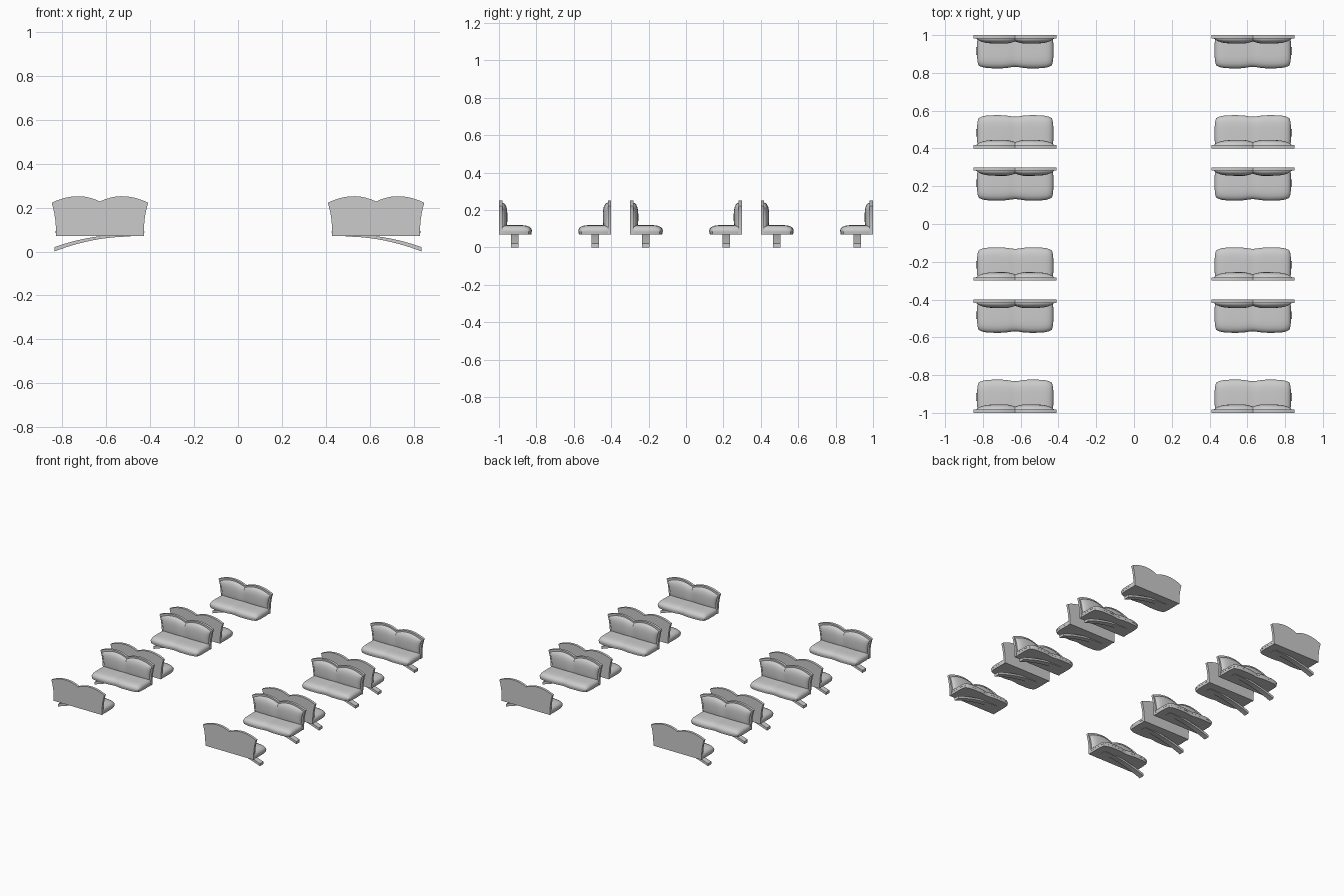
import bpy, bmesh
from math import sin, pi, exp, sqrt

if "Cube" in bpy.data.objects:
    bpy.data.objects.remove(bpy.data.objects["Cube"])


def slab(name, fn, nu, nv, sx, sy, origin):
    """Closed solid between two sheets; fn(u, v) gives a front and a back point."""
    bm = bmesh.new()
    sheets = ([], [])
    for i in range(nu + 1):
        u = sin(pi / 2 * (2 * i / nu - 1))
        for j in range(nv + 1):
            v = 0.5 + 0.5 * sin(pi / 2 * (2 * j / nv - 1))
            for k, p in enumerate(fn(u, v)):
                sheets[k].append(bm.verts.new(
                    (origin[0] + sx * p[0], origin[1] + sy * p[1], p[2])))
    n = nv + 1
    for s in sheets:
        for i in range(nu):
            for j in range(nv):
                a = i * n + j
                bm.faces.new((s[a], s[a + 1], s[a + n + 1], s[a + n]))
    rim = [i * n for i in range(nu)] + [nu * n + j for j in range(nv)]
    rim += [i * n + nv for i in range(nu, 0, -1)] + list(range(nv, 0, -1))
    for a, b in zip(rim, rim[1:] + rim[:1]):
        bm.faces.new((sheets[0][a], sheets[0][b], sheets[1][b], sheets[1][a]))
    bmesh.ops.remove_doubles(bm, verts=bm.verts, dist=1e-5)
    bmesh.ops.recalc_face_normals(bm, faces=bm.faces)
    me = bpy.data.meshes.new(name)
    bm.to_mesh(me)
    bm.free()
    ob = bpy.data.objects.new(name, me)
    bpy.context.collection.objects.link(ob)
    return ob


def back_top(a):
    # double-humped top edge
    if a < 0.45:
        return 0.252 - 0.024 * ((0.45 - a) / 0.45) ** 2
    return 0.252 - 0.030 * ((a - 0.45) / 0.55) ** 2


def back_shell(u, v):
    x = u * (0.2 + 0.02 * v ** 2.5)
    z = 0.07 + v * (back_top(abs(u)) - 0.07)
    return (x, 0.018, z), (x, 0, z)


def back_cushion(u, v):
    a = abs(u)
    x = u * (0.188 + 0.02 * v ** 2.5)
    z = 0.085 + v * (back_top(a) - 0.097)
    puff = sqrt(max(0, 1 - abs(2 * v - 1) ** 3)) * sqrt(max(0, 1 - a ** 6))
    puff *= 1 - 0.4 * exp(-(a / 0.12) ** 2)
    return (x, 0.017 + 0.028 * puff, z), (x, 0.012, z)


def seat_plan(u, v, inset=0):
    # two-lobed front edge with rounded corners
    a = abs(u)
    front = 0.176 - inset - 0.008 * exp(-(a / 0.2) ** 2) - 0.016 * a ** 8
    return u * (0.202 - inset - 0.008 * abs(2 * v - 1) ** 4), v * front


def seat_pan(u, v):
    x, y = seat_plan(u, v)
    bx, by = seat_plan(u, v, 0.003)
    return (x, y, 0.09), (bx, by, 0.07)


def seat_cushion(u, v):
    a = abs(u)
    x, y = seat_plan(u, 0.06 + 0.94 * v)
    puff = sqrt(max(0, 1 - a ** 10)) * sqrt(max(0, 1 - v ** 8))
    puff *= 1 - 0.15 * exp(-(a / 0.08) ** 2)
    return (x, y, 0.09 + 0.03 * puff), (x, y, 0.086)


def support_arm(u, v):
    # curved bracket dropping to the outer side
    t = (u + 1) / 2
    x = -0.14 + 0.348 * t
    y = 0.064 + 0.04 * v
    z = 0.068 * (1 - t * t)
    return (x, y, z + 0.008 + 0.012 * t), (x, y, z)


parts = [("backrest_shell", back_shell, 28, 8), ("back_cushion", back_cushion, 28, 12),
         ("seat_pan", seat_pan, 28, 6), ("seat_cushion", seat_cushion, 28, 12),
         ("support_arm", support_arm, 16, 1)]

# Twelve benches: two columns, six rows in facing pairs
rows = [(-1.0, 1), (-0.4, -1), (-0.3, 1), (0.3, -1), (0.4, 1), (1.0, -1)]
for side in (-1, 1):
    for y, face in rows:
        for name, fn, nu, nv in parts:
            slab(name, fn, nu, nv, side, face, (side * 0.629, y))

# Smooth shading with sharp edges kept
bpy.ops.object.select_all(action='SELECT')
bpy.context.view_layer.objects.active = bpy.context.selected_objects[0]
bpy.ops.object.shade_smooth_by_angle(angle=0.6)
